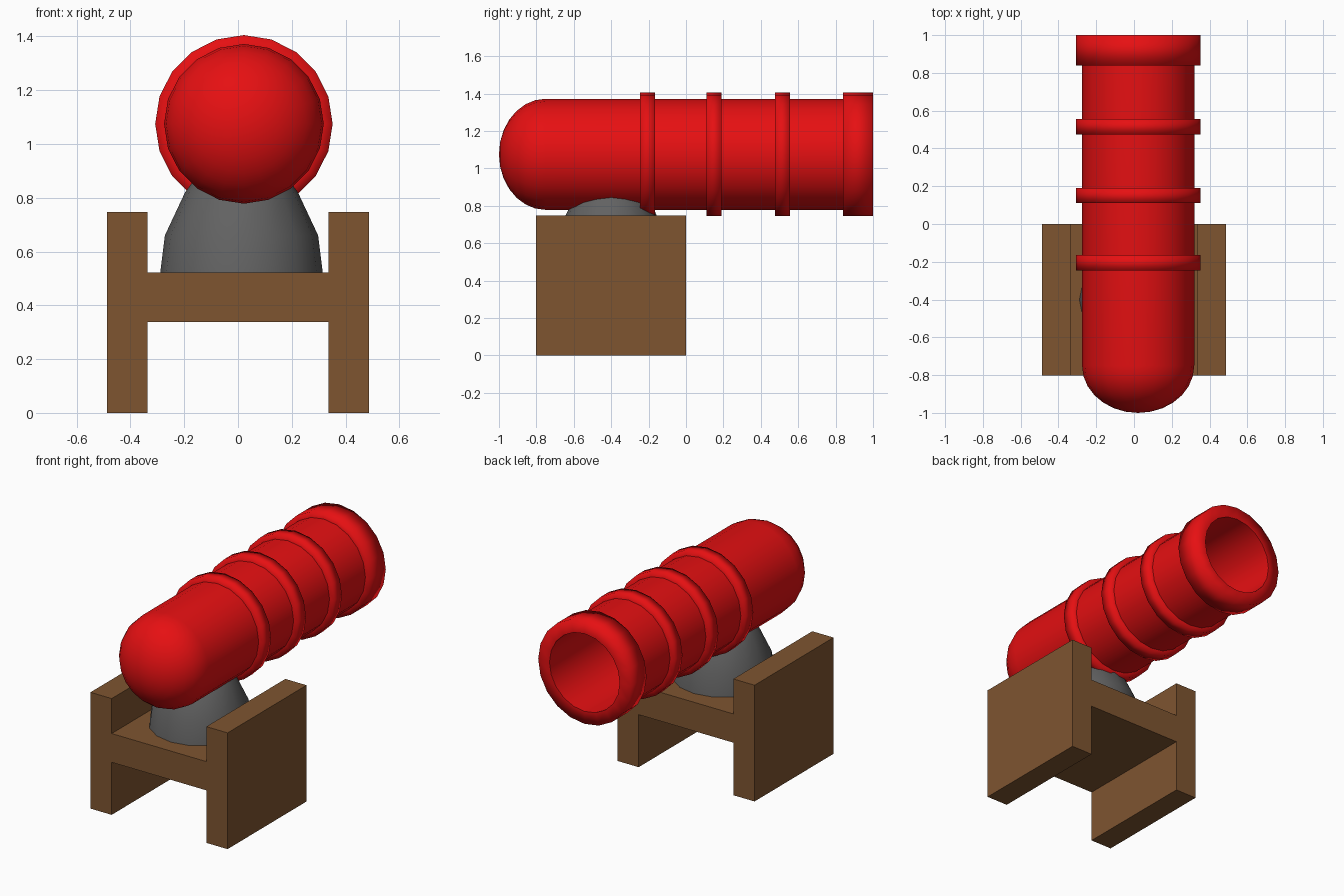
import bpy, bmesh, math
from mathutils import Matrix

if "Cube" in bpy.data.objects:
    bpy.data.objects.remove(bpy.data.objects["Cube"])


def material(name, rgb):
    m = bpy.data.materials.new(name)
    m.diffuse_color = (*rgb, 1)
    m.use_nodes = True
    m.node_tree.nodes["Principled BSDF"].inputs["Base Color"].default_value = m.diffuse_color
    return m


RED = material("red", (0.79, 0.005, 0.006))
GREY = material("grey", (0.122, 0.122, 0.122))
BROWN = material("brown", (0.21, 0.09, 0.03))


def finish(name, bm, mat, smooth):
    me = bpy.data.meshes.new(name)
    bmesh.ops.recalc_face_normals(bm, faces=bm.faces)
    for f in bm.faces:
        f.smooth = smooth
    bm.to_mesh(me)
    bm.free()
    me.materials.append(mat)
    ob = bpy.data.objects.new(name, me)
    bpy.context.collection.objects.link(ob)
    return ob


def lathe(name, profile, matrix, mat, sides, closed=False, inward=False):
    """Revolve (radius, height) points about local z, then place by matrix."""
    bm = bmesh.new()
    rings = []
    for r, h in profile:
        if r < 1e-5:
            rings.append([bm.verts.new((0, 0, h))] * sides)
        else:
            rings.append([bm.verts.new((r * math.cos(2 * math.pi * i / sides),
                                        r * math.sin(2 * math.pi * i / sides), h))
                          for i in range(sides)])
    pairs = list(zip(rings, rings[1:])) + ([(rings[-1], rings[0])] if closed else [])
    for a, b in pairs:
        for i in range(sides):
            j = (i + 1) % sides
            bm.faces.new(list(dict.fromkeys((a[i], a[j], b[j], b[i]))))
    bm.transform(matrix)
    ob = finish(name, bm, mat, True)
    if inward:
        ob.data.flip_normals()
    return ob


# Local z of every barrel part runs along +y through the barrel axis
AXIS = Matrix.Translation((0.022, 0, 1.075)) @ Matrix.Rotation(-math.pi / 2, 4, 'X')
SIDES = 20


def dome(radius, tip, depth, steps=7):
    return [(radius * math.sin(a), tip + depth * (1 - math.cos(a)))
            for a in (i * math.pi / 2 / steps for i in range(steps + 1))]


# Barrel with rounded breech, and the open bore inside it
barrel = lathe("barrel", dome(0.297, -1.0, 0.25) + [(0.297, 0.9)], AXIS, RED, SIDES)
bore = lathe("bore", dome(0.25, -0.9, 0.2) + [(0.25, 1.0)], AXIS, RED, SIDES)
# the bore is seen from inside, so its faces point to the axis
bm = bmesh.new()
bm.from_mesh(bore.data)
f = max(bm.faces, key=lambda q: q.calc_center_median().y)
c = f.calc_center_median()
if f.normal.x * (c.x - 0.022) + f.normal.z * (c.z - 1.075) > 0:
    bmesh.ops.reverse_faces(bm, faces=bm.faces)
    bm.to_mesh(bore.data)
bm.free()

# Reinforcing bands
for n, y in enumerate((-0.205, 0.15, 0.515)):
    lathe(f"barrel_band_{n + 1}",
          [(0.285, y - 0.04), (0.33, y - 0.04), (0.33, y + 0.04), (0.285, y + 0.04)],
          AXIS, RED, SIDES)

# Muzzle collar
lathe("muzzle", [(0.285, 0.84), (0.33, 0.84), (0.33, 1.0), (0.25, 1.0)], AXIS, RED, SIDES)

# Swivel pedestal
lathe("pedestal", [(0.303, 0.515), (0.285, 0.66), (0.21, 0.82), (0.13, 0.93), (0, 0.96)],
      Matrix.Translation((0.013, -0.4, 0)), GREY, 16)

# Wooden stand: H-shaped section extruded along y
half = [(0.488, 0), (0.488, 0.748), (0.337, 0.748), (0.337, 0.523)]
low = [(0.337, 0.338), (0.337, 0)]
right = half
outline = (right + [(-x, z) for x, z in reversed(half)]
           + [(-x, z) for x, z in reversed(low)] + low)
# order: right post up, across the deck, left post down, back under the deck
outline = (half + [(-x, z) for x, z in reversed(half)]
           + [(-x, z) for x, z in reversed(low)] + low)
bm = bmesh.new()
face = bm.faces.new([bm.verts.new((x, -0.803, z)) for x, z in outline])
ext = bmesh.ops.extrude_face_region(bm, geom=[face], use_keep_orig=True)
bmesh.ops.translate(bm, vec=(0, 0.803, 0),
                    verts=[v for v in ext["geom"] if isinstance(v, bmesh.types.BMVert)])
bmesh.ops.triangulate(bm, faces=[q for q in bm.faces if len(q.verts) > 4])
finish("stand", bm, BROWN, False)
